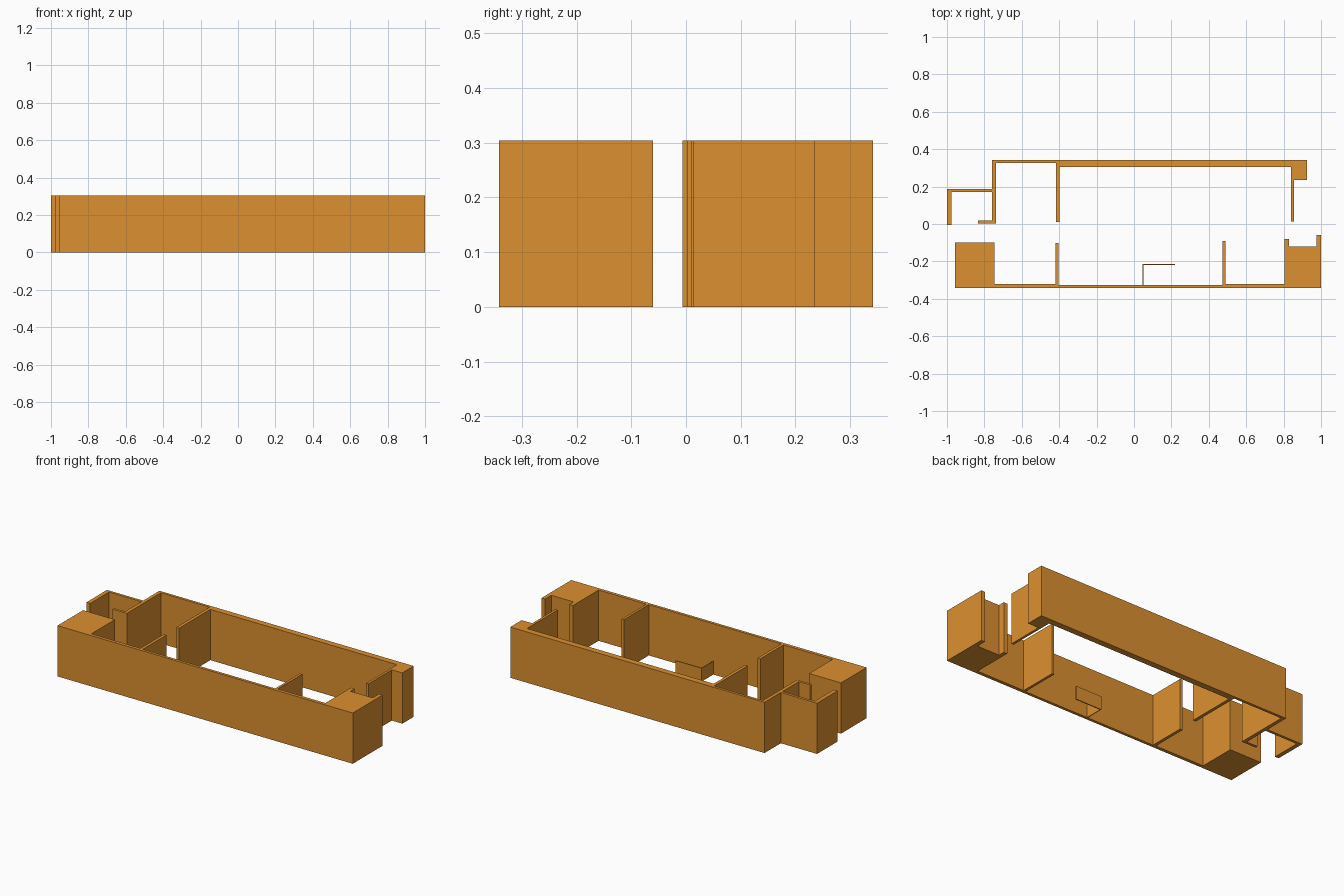
import bpy, bmesh

HEIGHT = 0.304
COUNTER_HEIGHT = 0.08

paint = bpy.data.materials.new("orange_wall")
paint.diffuse_color = (0.72, 0.28, 0.03, 1.0)


def extrude_plan(name, outline, height):
    """Raise a closed floor-plan outline into a solid standing on z = 0."""
    bm = bmesh.new()
    base = bm.faces.new([bm.verts.new((x, y, 0)) for x, y in outline])
    raised = bmesh.ops.extrude_face_region(bm, geom=[base], use_keep_orig=True)
    top = [v for v in raised["geom"] if isinstance(v, bmesh.types.BMVert)]
    bmesh.ops.translate(bm, verts=top, vec=(0, 0, height))
    bmesh.ops.recalc_face_normals(bm, faces=bm.faces)
    mesh = bpy.data.meshes.new(name)
    bm.to_mesh(mesh)
    bm.free()
    mesh.materials.append(paint)
    obj = bpy.data.objects.new(name, mesh)
    bpy.context.collection.objects.link(obj)
    return obj


# Back walls: side room, partitions and thick rear wall in one run
extrude_plan("back_walls", [
    (-1.0, -0.006), (-0.975, -0.006), (-0.975, 0.172), (-0.76, 0.172),
    (-0.76, 0.018), (-0.835, 0.018), (-0.835, 0.003), (-0.739, 0.003),
    (-0.739, 0.326), (-0.416, 0.326), (-0.416, 0.01), (-0.397, 0.01),
    (-0.397, 0.305), (0.84, 0.305), (0.84, 0.014), (0.855, 0.014),
    (0.855, 0.234), (0.925, 0.234), (0.925, 0.342), (-0.76, 0.342),
    (-0.76, 0.188), (-1.0, 0.188),
], HEIGHT)

# Front walls: solid end blocks, long facade and two partitions
extrude_plan("front_walls", [
    (-0.957, -0.342), (1.0, -0.342), (1.0, -0.06), (0.976, -0.06),
    (0.976, -0.12), (0.829, -0.12), (0.829, -0.08), (0.805, -0.08),
    (0.805, -0.322), (0.489, -0.322), (0.489, -0.09), (0.474, -0.09),
    (0.474, -0.325), (-0.403, -0.325), (-0.403, -0.102), (-0.421, -0.102),
    (-0.421, -0.322), (-0.746, -0.322), (-0.746, -0.1), (-0.957, -0.1),
], HEIGHT)

# Low L-shaped counter meeting the facade
extrude_plan("low_counter", [
    (0.046, -0.325), (0.05, -0.325), (0.05, -0.219),
    (0.218, -0.219), (0.218, -0.213), (0.046, -0.213),
], COUNTER_HEIGHT)
